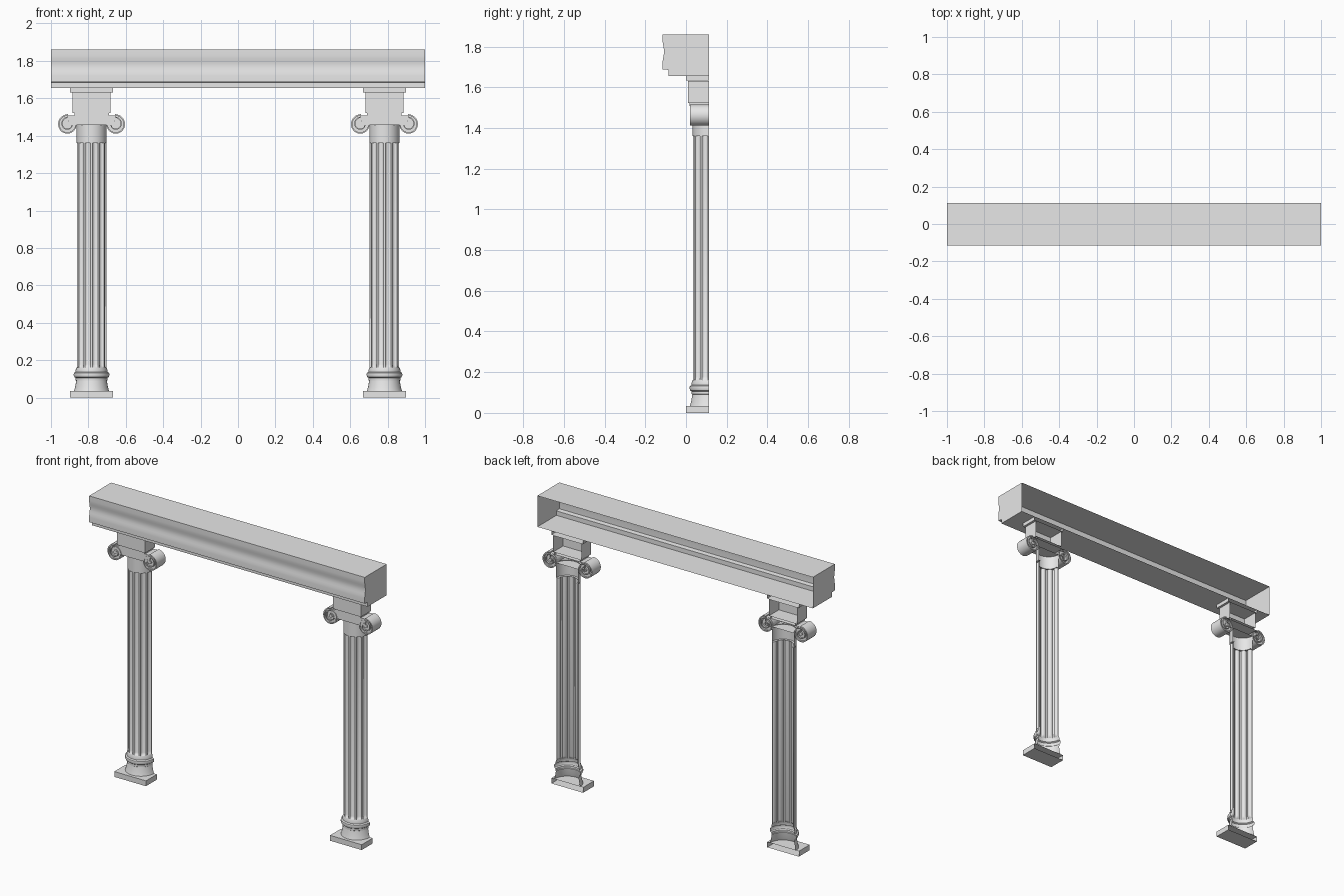
import bpy
import bmesh
from math import pi, sin, cos, sqrt
from mathutils import Matrix, Vector

cube = bpy.data.objects.get("Cube")
if cube:
    bpy.data.objects.remove(cube, do_unlink=True)

BACK = 0.113          # open back plane shared by every part
COLUMN_X = 0.783

stone = bpy.data.materials.new("pale_grey_stone")
stone.use_nodes = True
stone.diffuse_color = (0.8, 0.8, 0.8, 1)
stone.node_tree.nodes["Principled BSDF"].inputs["Base Color"].default_value = (0.8, 0.8, 0.8, 1)
made = []


def finish(name, bm, x=0.0):
    bmesh.ops.recalc_face_normals(bm, faces=bm.faces)
    mesh = bpy.data.meshes.new(name)
    bm.to_mesh(mesh)
    bm.free()
    mesh.materials.append(stone)
    obj = bpy.data.objects.new(name, mesh)
    obj.location.x = x
    bpy.context.collection.objects.link(obj)
    made.append(obj)
    return obj


def box(name, x, half, front, z0, z1, open_back=True):
    """Box from the front depth to the back plane."""
    bm = bmesh.new()
    bmesh.ops.create_cube(bm, size=1)
    for v in bm.verts:
        v.co = Vector((v.co.x * 2 * half,
                       front if v.co.y < 0 else BACK,
                       z0 if v.co.z < 0 else z1))
    if open_back:
        rear = [f for f in bm.faces if all(v.co.y > BACK - 0.001 for v in f.verts)]
        bmesh.ops.delete(bm, geom=rear, context='FACES')
    return finish(name, bm, x)


def grid_faces(bm, rows):
    for a, b in zip(rows, rows[1:]):
        for i in range(len(a) - 1):
            bm.faces.new((a[i], a[i + 1], b[i + 1], b[i]))


def half_round(name, x, rings):
    """Front half shell; each ring is (height, [(angle, radius), ...])."""
    bm = bmesh.new()
    rows = [[bm.verts.new((r * cos(a), BACK + r * sin(a), z)) for a, r in ring]
            for z, ring in rings]
    grid_faces(bm, rows)
    return finish(name, bm, x)


def plain(profile, steps=24):
    return [(z, [(pi + pi * i / steps, r) for i in range(steps + 1)]) for r, z in profile]


def fluted(radius, depth, count=6):
    ring = []
    for k in range(count):
        for u in (0, 0.12, 0.17, 0.3, 0.5, 0.7, 0.83, 0.88):
            v = (u - 0.5) / 0.38
            ring.append((pi + pi * (k + u) / count,
                         radius - depth * sqrt(max(0, 1 - v * v))))
    return ring + [(2 * pi, radius)]


def disc(bm, cx, cz, radius, y0, y1):
    turn = Matrix.Translation((cx, (y0 + y1) / 2, cz)) @ Matrix.Rotation(pi / 2, 4, 'X')
    bmesh.ops.create_cone(bm, cap_ends=True, segments=28, radius1=radius,
                          radius2=radius, depth=y1 - y0, matrix=turn)


def volute(name, x, side):
    """Rolled scroll: recessed core, spiral ridge and raised eye."""
    cx, cz = side * 0.126, 1.462
    front = 0.02
    bm = bmesh.new()
    disc(bm, cx, cz, 0.046, front + 0.01, BACK - 0.01)
    disc(bm, cx, cz, 0.011, front + 0.002, BACK - 0.002)
    turns, steps = 2, 56
    rows = []
    for i in range(steps + 1):
        t = i / steps
        a = pi / 2 - side * t * turns * 2 * pi
        outer = 0.053 - 0.034 * max(0, t - 0.2) / 0.8
        inner = outer - 0.008 + 0.003 * t
        row = [bm.verts.new((cx + r * cos(a), y, cz + r * sin(a)))
               for r, y in ((outer, front), (inner, front), (inner, BACK), (outer, BACK))]
        rows.append(row + row[:1])
    grid_faces(bm, rows)
    bm.faces.new(rows[0][:4])
    bm.faces.new(rows[-1][:4])
    return finish(name, bm, x)


# Beam: moulded front profile swept along x, capped at the ends, open behind
arc = [(-0.115 + 0.007 * sin(pi * i / 8) ** 2, 1.83 - 0.11 * i / 8) for i in range(9)]
profile = [(BACK, 1.86), (-0.115, 1.86)] + arc + [
    (-0.115, 1.688), (-0.085, 1.685), (-0.085, 1.656), (BACK, 1.656)]
bm = bmesh.new()
ends = [[bm.verts.new((x, y, z)) for y, z in profile] for x in (-1, 1)]
grid_faces(bm, ends)
for end in ends:
    bm.faces.new(end)
finish("beam", bm)

# Two matching half columns
for label, x in (("right", -COLUMN_X), ("left", COLUMN_X)):
    # Base
    box(label + "_plinth", x, 0.115, 0.0, 0.0, 0.035)
    half_round(label + "_base", x, plain([
        (0.094, 0.035), (0.088, 0.055), (0.082, 0.09), (0.085, 0.092), (0.085, 0.105),
        (0.092, 0.11), (0.096, 0.121), (0.094, 0.132), (0.085, 0.137),
        (0.085, 0.148), (0.08, 0.162)]))
    # Shaft with flutes that run out near the foot
    half_round(label + "_shaft", x, [
        (0.16, fluted(0.079, 0.0)), (0.166, fluted(0.079, 0.007)),
        (0.178, fluted(0.079, 0.013)), (1.36, fluted(0.079, 0.013))])
    # Capital
    half_round(label + "_neck_drum", x, plain([(0.064, 1.36), (0.08, 1.36), (0.08, 1.46)]))
    box(label + "_scroll_band", x, 0.126, 0.024, 1.456, 1.508)
    for side, word in ((-1, "inner" if x > 0 else "outer"), (1, "outer" if x > 0 else "inner")):
        volute(label + "_" + word + "_volute", x, side)
    box(label + "_capital_neck", x, 0.092, 0.018, 1.508, 1.522)
    box(label + "_capital_block", x, 0.102, 0.01, 1.522, 1.63)
    box(label + "_capital_slab", x, 0.115, 0.0, 1.632, 1.656)

# Smooth the curved surfaces, keep the creases
bpy.ops.object.select_all(action='DESELECT')
for obj in made:
    obj.select_set(True)
bpy.context.view_layer.objects.active = made[0]
bpy.ops.object.shade_smooth_by_angle(angle=0.6)
